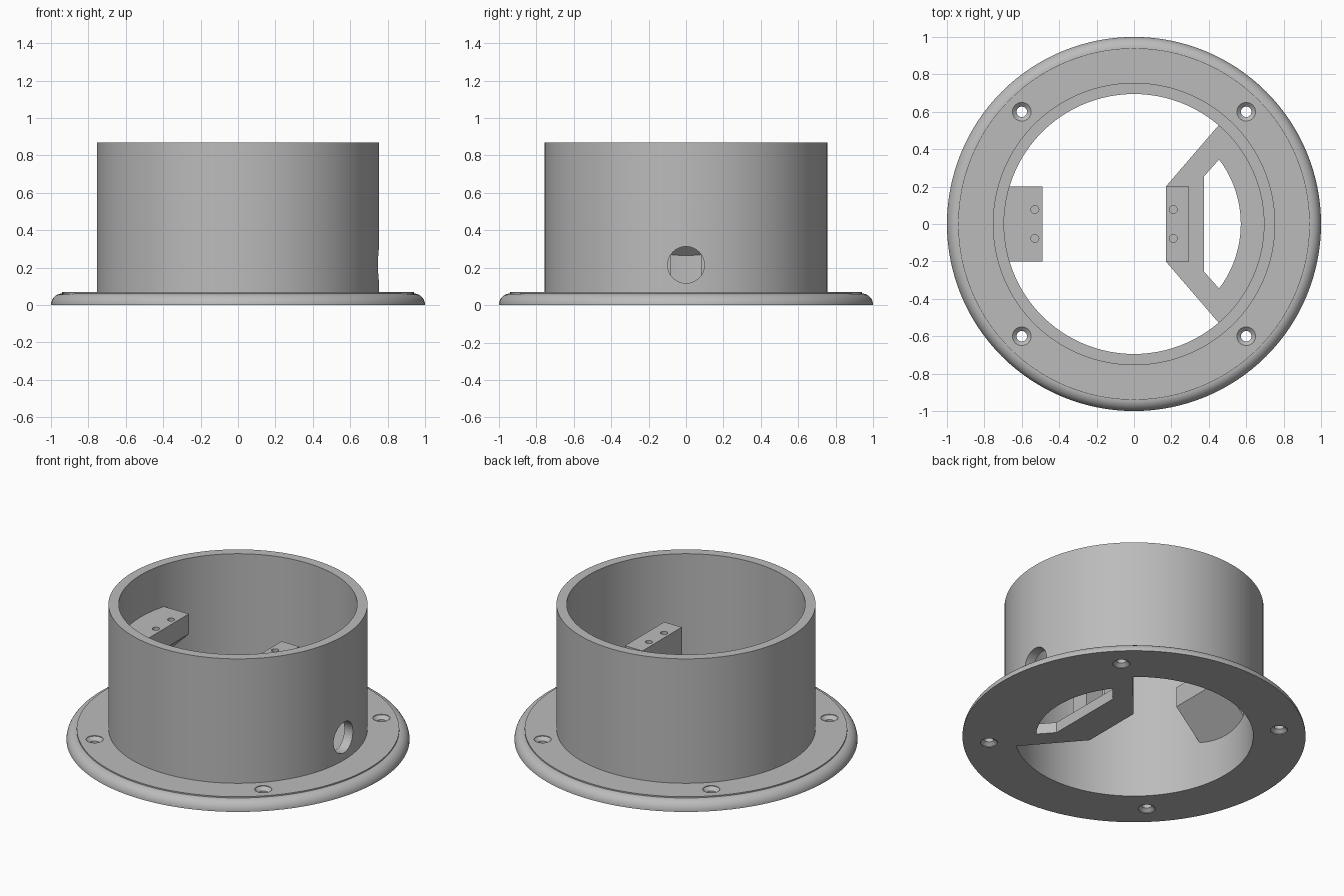
import bpy, bmesh
from math import sin, cos, pi, radians, atan2
from mathutils import Vector

if "Cube" in bpy.data.objects:
    bpy.data.objects.remove(bpy.data.objects["Cube"])

grey = bpy.data.materials.new("plain grey")
grey.use_nodes = True
colour = (0.5, 0.5, 0.5, 1)
grey.diffuse_color = colour
grey.node_tree.nodes["Principled BSDF"].inputs["Base Color"].default_value = colour

INNER, OUTER, FLOOR, TOP = 0.695, 0.755, 0.07, 0.87


def finish(name, bm):
    bmesh.ops.recalc_face_normals(bm, faces=bm.faces)
    mesh = bpy.data.meshes.new(name)
    bm.to_mesh(mesh)
    bm.free()
    mesh.materials.append(grey)
    obj = bpy.data.objects.new(name, mesh)
    bpy.context.collection.objects.link(obj)
    return obj


def lathe(name, profile, steps, closed=True, centre=(0, 0, 0)):
    """Turn an (r, z) profile about z; open profiles get flat end caps."""
    bm = bmesh.new()
    rings = [[bm.verts.new(Vector(centre) + Vector((r * cos(2 * pi * i / steps),
              r * sin(2 * pi * i / steps), z))) for i in range(steps)] for r, z in profile]
    pairs = list(zip(rings, rings[1:]))
    if closed:
        pairs.append((rings[-1], rings[0]))
    else:
        bm.faces.new(rings[0])
        bm.faces.new(rings[-1])
    for a, b in pairs:
        for i in range(steps):
            j = (i + 1) % steps
            bm.faces.new((a[i], a[j], b[j], b[i]))
    return finish(name, bm)


def prism(name, points, low, high, axis="z"):
    """Extrude a flat outline along z (x, y points), y (x, z) or x (y, z)."""
    place = {"z": lambda u, v, w: (u, v, w),
             "y": lambda u, v, w: (u, w, v),
             "x": lambda u, v, w: (w, u, v)}[axis]
    bm = bmesh.new()
    face = bm.faces.new([bm.verts.new(place(u, v, low)) for u, v in points])
    out = bmesh.ops.extrude_face_region(bm, geom=[face])
    shift = Vector(place(0, 0, high - low))
    bmesh.ops.translate(bm, vec=shift, verts=[v for v in out["geom"] if isinstance(v, bmesh.types.BMVert)])
    return finish(name, bm)


def arc(radius, angle, steps):
    """Points on an arc centred on +x, from -angle to +angle."""
    return [(radius * cos(a), radius * sin(a))
            for a in (angle * (2 * i / steps - 1) for i in range(steps + 1))]


def cut(target, cutters):
    for c in cutters:
        mod = target.modifiers.new("cut", "BOOLEAN")
        mod.operation, mod.solver, mod.object = "DIFFERENCE", "EXACT", c
        c.hide_render = True
        c.hide_set(True)


def box(x0, x1, z0, z1):
    return [(x0, z0), (x1, z0), (x1, z1), (x0, z1)]


# Flange and tube turned as one body with a rounded rim and a small step
rim = [(0.94 + 0.06 * cos(radians(a)), 0.062 * sin(radians(a))) for a in range(0, 91, 9)]
body = lathe("flanged_tube", [(INNER, 0)] + rim +
             [(0.94, FLOOR), (OUTER, FLOOR), (OUTER, TOP), (INNER, TOP)], 128)

# Screw holes, countersunk on both faces, and the round cable port
screw = [(0.05, -0.01), (0.05, 0.004), (0.028, 0.022), (0.028, 0.046), (0.05, 0.066), (0.05, 0.09)]
cutters = [lathe("screw_hole_cutter", screw, 32, False, (x, y, 0))
           for x in (-0.6, 0.6) for y in (-0.6, 0.6)]
port = [(0.098 * cos(2 * pi * i / 48), 0.215 + 0.098 * sin(2 * pi * i / 48)) for i in range(48)]
cutters.append(prism("cable_port_cutter", port, 0.5, 1, "x"))
cut(body, cutters)

# Base web reaching in from the flange, with a curved window
web = prism("base_web", arc(INNER + 0.002, atan2(0.525, 0.45), 40) + [(0.17, 0.2), (0.17, -0.2)], 0, FLOOR - 0.002)
window = prism("web_window_cutter", arc(0.571, atan2(0.345, 0.455), 24) + [(0.375, 0.255), (0.375, -0.255)], -0.1, 0.2)
cut(web, [window])

# Upright post with a cable slot, and a wall bracket with a sloped underside
post = prism("mounting_post", box(0.17, 0.295, FLOOR - 0.01, 0.6), -0.2, 0.2, "y")
slot = prism("post_slot_cutter", box(-0.08, 0.08, 0, 0.4), 0.1, 0.4, "x")
bracket = prism("wall_bracket", [(-0.49, 0.6), (-0.49, 0.47), (-0.71, 0.25), (-0.71, 0.6)], -0.2, 0.2, "y")


def pilot_holes(x):
    return [lathe("pilot_hole_cutter", [(0.021, 0.5), (0.021, 0.7)], 24, False, (x, y, 0))
            for y in (-0.077, 0.077)]


cut(post, [slot] + pilot_holes(0.21))
cut(bracket, pilot_holes(-0.53))

# Apply the cuts and remove the helpers, then smooth the curved walls
for obj in (body, web, post, bracket):
    bpy.ops.object.select_all(action="DESELECT")
    bpy.context.view_layer.objects.active = obj
    obj.select_set(True)
    helpers = [m.object for m in obj.modifiers]
    for m in list(obj.modifiers):
        bpy.ops.object.modifier_apply(modifier=m.name)
    for h in helpers:
        bpy.data.objects.remove(h)
    bpy.ops.object.shade_smooth_by_angle(angle=radians(30))
